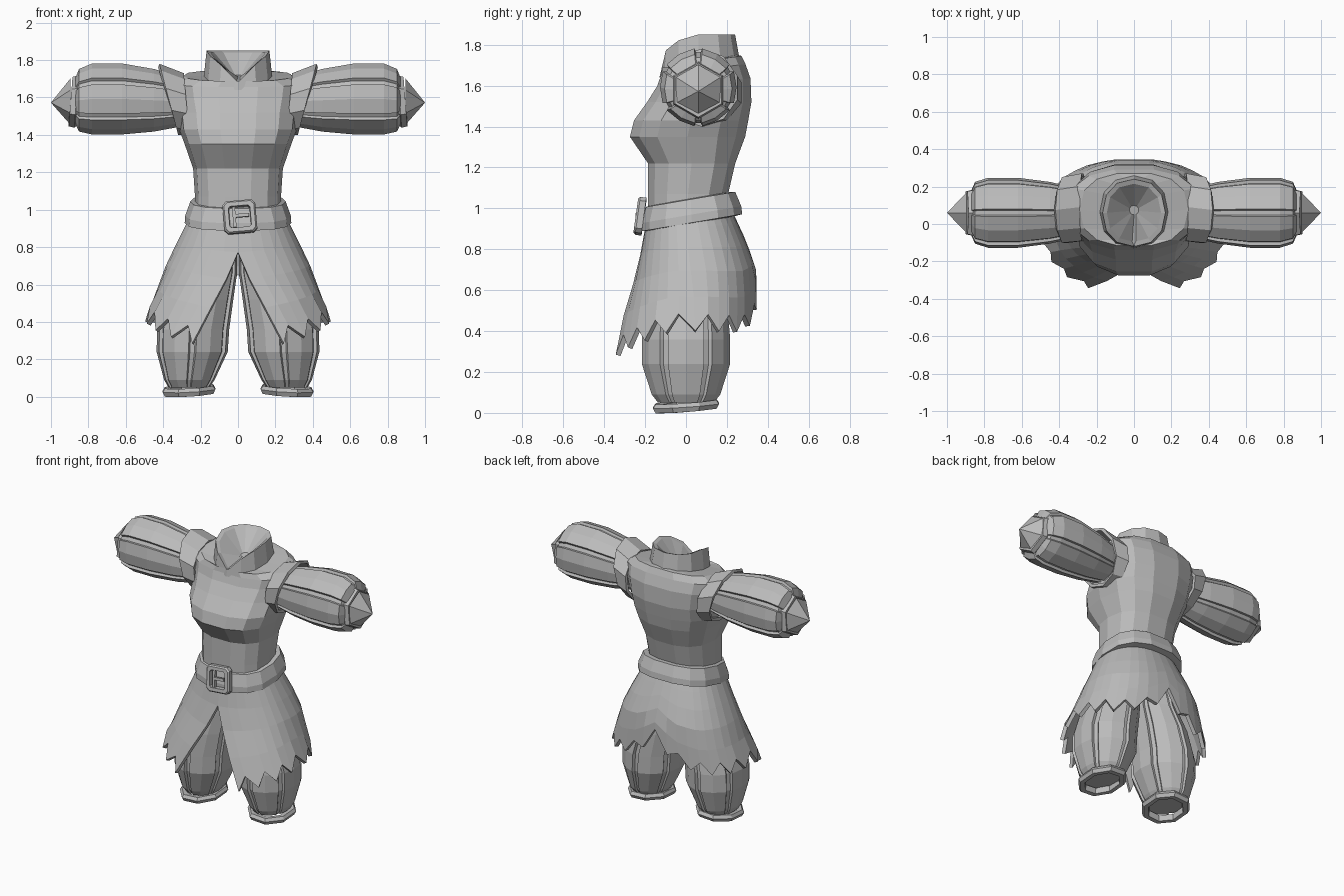
import bpy
import bmesh
from math import sin, cos, pi, radians, copysign
from mathutils import Matrix

cube = bpy.data.objects.get("Cube")
if cube:
    bpy.data.objects.remove(cube)

cloth = bpy.data.materials.new("plain grey")
cloth.use_nodes = True
GREY = (0.5, 0.5, 0.5, 1)
cloth.diffuse_color = GREY
cloth.node_tree.nodes["Principled BSDF"].inputs["Base Color"].default_value = GREY


def finish(name, bm, mirror=False, thick=0):
    bmesh.ops.recalc_face_normals(bm, faces=bm.faces)
    mesh = bpy.data.meshes.new(name)
    bm.to_mesh(mesh)
    bm.free()
    mesh.materials.append(cloth)
    ob = bpy.data.objects.new(name, mesh)
    bpy.context.collection.objects.link(ob)
    if mirror:
        m = ob.modifiers.new("Mirror", 'MIRROR')
        m.use_clip = True
        m.merge_threshold = 0.002
    if thick:
        s = ob.modifiers.new("Thickness", 'SOLIDIFY')
        s.thickness = thick
    return ob


def loft(name, rings, closed=True, cap_start=False, cap_end=False, wrap=False, **kw):
    """Skin a list of equal-length point rings."""
    bm = bmesh.new()
    vs = [[bm.verts.new(p) for p in r] for r in rings]
    n = len(vs[0])
    pairs = list(zip(vs, vs[1:])) + ([(vs[-1], vs[0])] if wrap else [])
    for a, b in pairs:
        for i in range(n if closed else n - 1):
            j = (i + 1) % n
            bm.faces.new((a[i], a[j], b[j], b[i]))
    if cap_start:
        bm.faces.new(vs[0])
    if cap_end:
        bm.faces.new(vs[-1])
    return finish(name, bm, **kw)


def power(v, e=0.8):
    return copysign(abs(v) ** e, v)


def body_ring(z, rx, front, back, tilt=0, n=14):
    """Squarish oval around the body; angle zero faces the front."""
    mid, ry = (front + back) / 2, (back - front) / 2
    pts = []
    for i in range(n):
        a = 2 * pi * (i + 0.5) / n
        y = mid - ry * power(cos(a))
        pts.append((rx * power(sin(a)), y, z + tilt * y))
    return pts


def table(z, rows):
    """Interpolate rows of (key, values...) sorted from high to low."""
    z = max(min(z, rows[0][0]), rows[-1][0])
    for p, q in zip(rows, rows[1:]):
        if z >= q[0]:
            t = (p[0] - z) / (p[0] - q[0])
            return [u + (v - u) * t for u, v in zip(p[1:], q[1:])]


# Torso
loft("torso", [body_ring(*r) for r in (
    (0.95, 0.23, -0.19, 0.205), (1.07, 0.23, -0.19, 0.21),
    (1.22, 0.24, -0.19, 0.245), (1.35, 0.285, -0.28, 0.295),
    (1.43, 0.315, -0.26, 0.31), (1.52, 0.325, -0.195, 0.325),
    (1.61, 0.345, -0.145, 0.32, 0.08), (1.67, 0.355, -0.125, 0.295, 0.12),
    (1.705, 0.29, -0.12, 0.275, 0.15), (1.70, 0.17, -0.12, 0.25, 0.2))],
    cap_start=True, cap_end=True)

# Collar: tall behind, notched in front, with a sunken neck opening
base, rim, inner, floor = [], [], [], []
for i in range(12):
    a = 2 * pi * i / 12
    s, c = power(sin(a), 0.9), power(cos(a), 0.9)
    notch = 0.07 if i == 0 else 0
    low = 1.69 - 0.05 * c
    top = 1.85 - 0.1 * max(0, c) ** 2 - notch
    base.append((0.185 * s, 0.065 - 0.195 * c, low))
    rim.append((0.168 * s, 0.06 - 0.18 * c, top))
    inner.append((0.145 * s, 0.06 - 0.155 * c, top - 0.01))
    floor.append((0.02 * s, 0.07 - 0.02 * c, 1.71))
loft("collar", [base, rim, inner, floor], cap_end=True)

# Flared shoulder caps
cap_in, cap_out = [], []
for i in range(10):
    a = 2 * pi * (i + 0.5) / 10
    c, s = cos(a), sin(a)
    cap_in.append((0.275 + 0.015 * s, 0.09 + 0.19 * c, 1.565 + 0.165 * s))
    cap_out.append((0.37 + 0.05 * s, 0.075 + 0.185 * c, 1.59 + 0.19 * s))
loft("shoulder_cap", [cap_in, cap_out], mirror=True, thick=0.02)

# Six padded panels with a sunken seam between neighbours
PADDED = []
for k in range(6):
    seam = 30 + 60 * k
    PADDED += [(radians(seam + d), r) for d, r in
               ((-4, 0.93), (4, 0.93), (6, 1.02), (30, 1.0), (54, 1.02))]


def padded(cu, cv, ru, rv):
    return [(cu + ru * r * cos(a), cv + rv * r * sin(a)) for a, r in PADDED]


# Puffed sleeves along x
sleeve = []
for x, z, r in ((0.27, 1.575, 0.12), (0.34, 1.58, 0.14), (0.45, 1.585, 0.165),
                (0.62, 1.592, 0.187), (0.78, 1.592, 0.187), (0.85, 1.585, 0.165),
                (0.87, 1.58, 0.12)):
    sleeve.append([(x, u, v) for u, v in padded(0.06, z, r, r)])
loft("sleeve", sleeve, cap_start=True, cap_end=True, mirror=True)


def hexagon(x, r, lean=0):
    return [(x + lean * sin(a), 0.06 + r * cos(a), 1.578 + r * sin(a))
            for a in (radians(30 + 60 * k) for k in range(6))]


# Wrist cuffs and pointed ends
loft("wrist_cuff", [hexagon(0.845, 0.12, -0.01), hexagon(0.865, 0.14, -0.01),
                    hexagon(0.895, 0.132, -0.01), hexagon(0.895, 0.10, -0.01)],
     cap_start=True, cap_end=True, mirror=True)
bm = bmesh.new()
ring = [bm.verts.new(p) for p in hexagon(0.895, 0.125)]
tip = bm.verts.new((1.0, 0.06, 1.572))
for i in range(6):
    bm.faces.new((ring[i], ring[(i + 1) % 6], tip))
bm.faces.new(ring)
finish("sleeve_point", bm, mirror=True)

# Puffed trouser legs
leg = []
for z, x, rx, ry in ((0.05, 0.262, 0.11, 0.135), (0.09, 0.26, 0.135, 0.165),
                     (0.24, 0.245, 0.19, 0.213), (0.36, 0.24, 0.193, 0.213),
                     (0.52, 0.205, 0.18, 0.2), (0.66, 0.16, 0.155, 0.17),
                     (0.85, 0.12, 0.115, 0.15)):
    leg.append([(u, v, z) for u, v in padded(x, 0, rx, ry)])
loft("trouser_leg", leg, cap_start=True, cap_end=True, mirror=True)

# Ankle bands: open rings, lower on the outside
band = []
for r, z in ((0.11, 0.012), (0.14, 0.012), (0.152, 0.035), (0.14, 0.055), (0.105, 0.05)):
    band.append([(0.262 + r * cos(a), 1.15 * r * sin(a), z + 0.012 * sin(a) - 0.008 * cos(a))
                 for a in (2 * pi * i / 8 + pi / 8 for i in range(8))])
loft("ankle_band", band, wrap=True, mirror=True)

# Ragged skirt: split at the front, toothed hem, raised behind
SHAPE = ((1.0, 0.24, -0.19, 0.22), (0.86, 0.31, -0.205, 0.285),
         (0.72, 0.38, -0.235, 0.34), (0.58, 0.43, -0.275, 0.35),
         (0.45, 0.49, -0.325, 0.35), (0.28, 0.52, -0.375, 0.335))
HEM = ((1.0, 0.62), (0.9, 0.5), (0.75, 0.44), (0.4, 0.45), (0.0, 0.33))
COLS = 17
rows = []
for f in (0, 0.15, 0.34, 0.55, 0.78, 1):
    row = []
    for i in range(COLS + 1):
        t = i / COLS
        tooth = (-0.045 if i % 2 == 0 else 0.035) if f == 1 else 0
        z = 1.0 + (table(t, HEM)[0] - 1.0) * f + tooth
        rx, front, back = table(z, SHAPE)
        split = radians(26) * max(0, 0.76 - z) / 0.48
        a = split + (pi - split) * t
        mid, ry = (front + back) / 2, (back - front) / 2
        x = 0 if i == COLS or (i == 0 and z > 0.75) else rx * power(sin(a), 0.9)
        row.append((x, mid - ry * power(cos(a), 0.85), z))
    rows.append(row)
loft("skirt", rows, closed=False, mirror=True, thick=0.025)

# Belt, higher at the back
loft("belt", [body_ring(*r, 0.17) for r in (
    (0.92, 0.255, -0.19, 0.23), (0.925, 0.285, -0.222, 0.28),
    (0.965, 0.282, -0.222, 0.275), (1.04, 0.255, -0.20, 0.245),
    (1.045, 0.22, -0.17, 0.20))], wrap=True)


# Buckle frame, bar and prong
def place(ob):
    ob.matrix_world = Matrix.Translation((0.01, -0.225, 0.962)) @ \
        Matrix.Rotation(radians(-5), 4, 'Y') @ Matrix.Rotation(radians(-8), 4, 'X')


def chamfered(h, cut, y):
    corners = []
    for sx, sz in ((1, 1), (-1, 1), (-1, -1), (1, -1)):
        p, q = (sx * h, y, sz * (h - cut)), (sx * (h - cut), y, sz * h)
        corners += [p, q] if sx == sz else [q, p]
    return corners


place(loft("buckle_frame", [chamfered(0.088, 0.02, 0.02), chamfered(0.088, 0.02, -0.01),
                            chamfered(0.08, 0.018, -0.02), chamfered(0.058, 0.01, -0.02),
                            chamfered(0.055, 0.01, 0.02)], wrap=True))
for name, size, loc in (("buckle_bar", (0.016, 0.02, 0.11), (-0.03, -0.005, 0)),
                        ("buckle_prong", (0.08, 0.02, 0.018), (0.01, -0.012, 0.005))):
    bm = bmesh.new()
    bmesh.ops.create_cube(bm, size=1, matrix=Matrix.Translation(loc) @ Matrix.Diagonal((*size, 1)))
    place(finish(name, bm))
